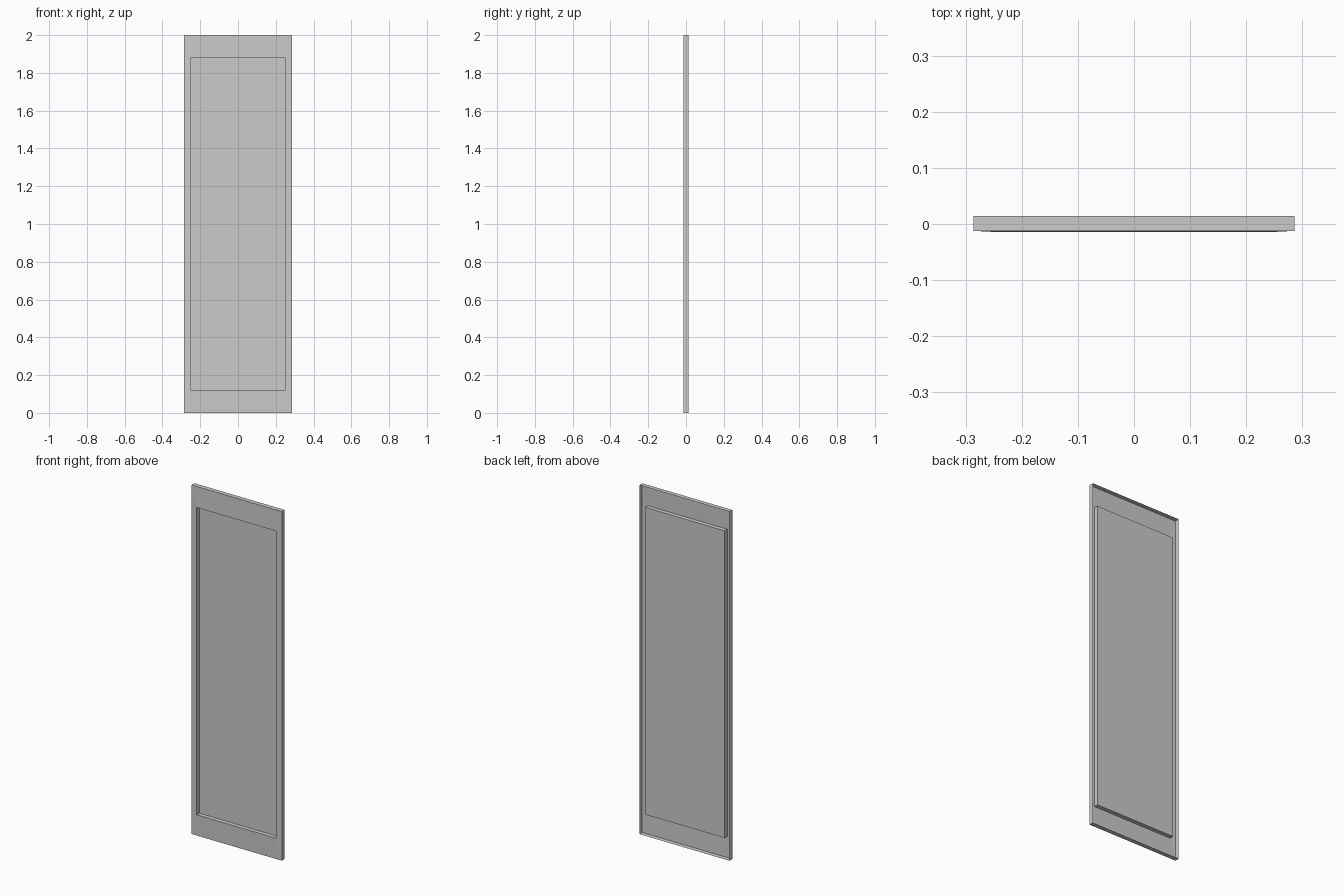
import bpy
import bmesh

if "Cube" in bpy.data.objects:
    bpy.data.objects.remove(bpy.data.objects["Cube"])

# Pressed sheet panel, open at the back: (half width, bottom z, top z, y) per rectangular loop
sections = [
    (0.286, 0.0, 2.0, 0.014),      # rear edge of outer flange
    (0.286, 0.0, 2.0, -0.0122),    # front outer edge
    (0.252, 0.12, 1.88, -0.014),   # slightly raised rim of recess
    (0.252, 0.12, 1.88, 0.010),    # recess floor
]


def rect_loop(bm, w, z0, z1, y):
    return [bm.verts.new(p) for p in ((-w, y, z0), (w, y, z0), (w, y, z1), (-w, y, z1))]


bm = bmesh.new()
loops = [rect_loop(bm, *s) for s in sections]

# Flange, front frame and recess walls
for a, b in zip(loops, loops[1:]):
    for i in range(4):
        j = (i + 1) % 4
        bm.faces.new((a[i], a[j], b[j], b[i]))

# Recessed floor
bm.faces.new(loops[-1])
bm.normal_update()

mesh = bpy.data.meshes.new("door_panel")
bm.to_mesh(mesh)
bm.free()
panel = bpy.data.objects.new("door_panel", mesh)
bpy.context.collection.objects.link(panel)
